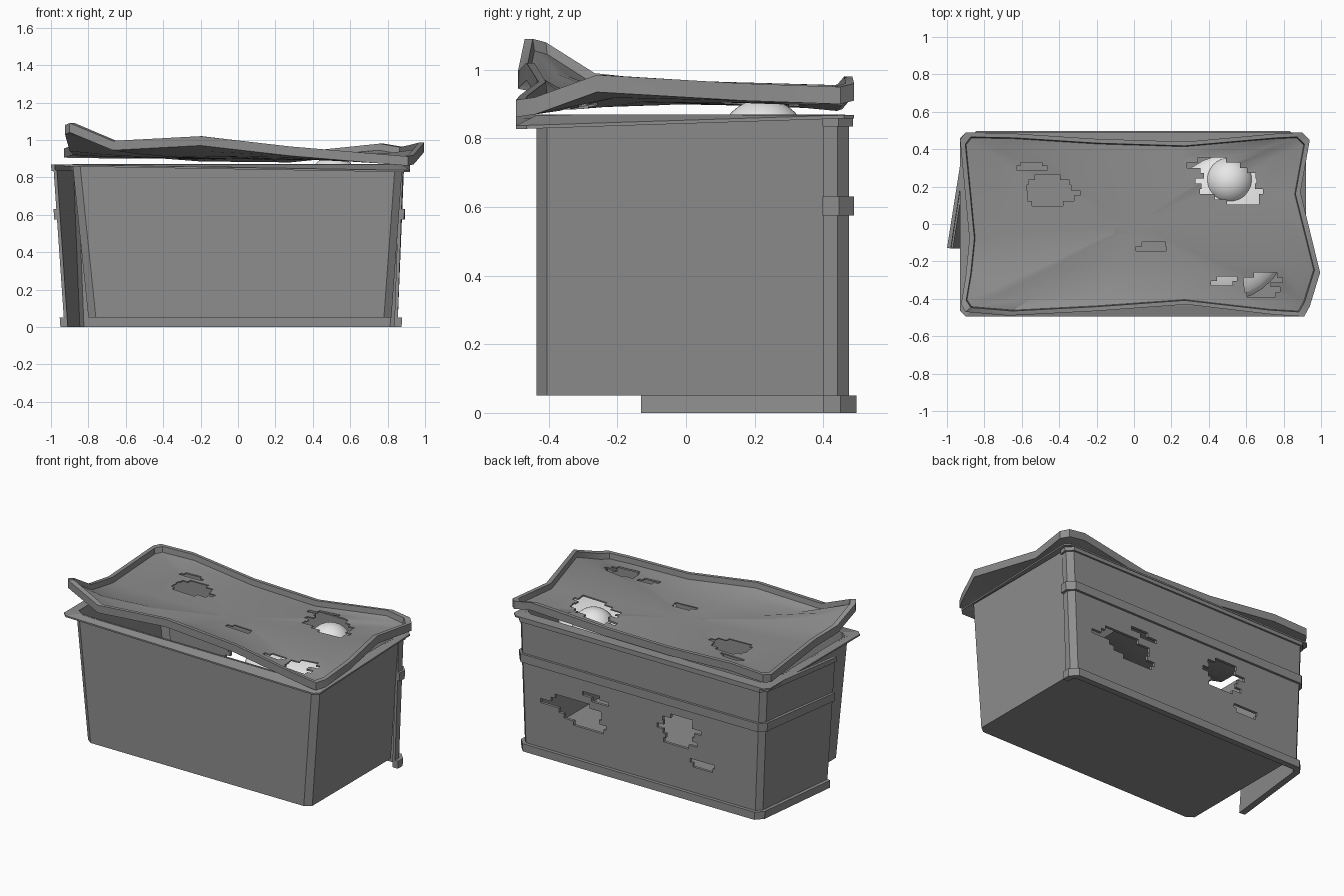
import bpy, bmesh, math, random
from mathutils import Vector

random.seed(4)
if "Cube" in bpy.data.objects:
    bpy.data.objects.remove(bpy.data.objects["Cube"])


def material(name, value):
    m = bpy.data.materials.new(name)
    m.use_nodes = True
    col = (value, value, value, 1)
    m.diffuse_color = col
    m.node_tree.nodes["Principled BSDF"].inputs["Base Color"].default_value = col
    return m


METAL = material("dull grey", 0.27)
BONE = material("pale bone", 0.8)


def finish(name, bm, mat=METAL, smooth=None):
    bmesh.ops.recalc_face_normals(bm, faces=bm.faces)
    me = bpy.data.meshes.new(name)
    bm.to_mesh(me)
    bm.free()
    me.materials.append(mat)
    ob = bpy.data.objects.new(name, me)
    bpy.context.collection.objects.link(ob)
    if smooth:
        bpy.ops.object.select_all(action='DESELECT')
        ob.select_set(True)
        bpy.context.view_layer.objects.active = ob
        bpy.ops.object.shade_smooth_by_angle(angle=math.radians(smooth))
    return ob


def loft(name, rings, smooth=None, cyclic=False):
    """Bridge rings of equal length; cyclic joins the last ring to the first."""
    bm = bmesh.new()
    rows = [[bm.verts.new(p) for p in r] for r in rings]
    pairs = list(zip(rows, rows[1:])) + ([(rows[-1], rows[0])] if cyclic else [])
    for a, b in pairs:
        for i in range(len(a)):
            j = (i + 1) % len(a)
            bm.faces.new((a[i], a[j], b[j], b[i]))
    if not cyclic:
        bm.faces.new(rows[0])
        bm.faces.new(rows[-1])
    return finish(name, bm, smooth=smooth)


def chamfered(x0, x1, y0, y1, cx, cy, z):
    return [(x0 + cx, y0, z), (x1 - cx, y0, z), (x1, y0 + cy, z), (x1, y1 - cy, z),
            (x1 - cx, y1, z), (x0 + cx, y1, z), (x0, y1 - cy, z), (x0, y0 + cy, z)]


def ragged_cutter(cx, cy, width, rows, row_h, slant, to_world):
    """Stair-stepped hole outline, extruded through the sheet."""
    left, right = [], []
    for i in range(rows):
        t = (i + 0.5) / rows
        half = width / 2 * (0.55 + 0.45 * math.sin(math.pi * t)) * random.uniform(0.7, 1.15)
        mid = cx + slant * (t - 0.5) + random.uniform(-0.12, 0.12) * width
        lo, hi = cy + (i - rows / 2) * row_h, cy + (i + 1 - rows / 2) * row_h
        left += [(mid - half, lo), (mid - half, hi)]
        right += [(mid + half, lo), (mid + half, hi)]
    outline = right + left[::-1]
    return loft("cutter", [[to_world(u, v, d) for u, v in outline] for d in (0, 1)])


def punch(ob, cutters):
    for c in cutters:
        mod = ob.modifiers.new("hole", 'BOOLEAN')
        mod.operation, mod.solver, mod.object = 'DIFFERENCE', 'EXACT', c
    bpy.context.view_layer.update()
    dg = bpy.context.evaluated_depsgraph_get()
    me = bpy.data.meshes.new_from_object(ob.evaluated_get(dg))
    ob.modifiers.clear()
    ob.data = me
    for c in cutters:
        bpy.data.objects.remove(c)


# Inner tub: tapered, chamfered corners, open top and open behind
def tub_ring(z, inset=0.0):
    t = (z - 0.05) / 0.82
    return chamfered(-0.8 - 0.085 * t + inset, 0.82 + 0.06 * t - inset,
                     -0.435 + inset, 0.435 - inset, 0.04, 0.03, z)


tub = loft("tub", [tub_ring(0.05), tub_ring(0.87), tub_ring(0.87, 0.012), tub_ring(0.065, 0.012)])
bm = bmesh.new()
bm.from_mesh(tub.data)
back = [f for f in bm.faces if abs(f.normal.y) > 0.9 and f.calc_center_median().y > 0.3]
bmesh.ops.delete(bm, geom=back, context='FACES')
bm.to_mesh(tub.data)
bm.free()

# Thin bent lip around the tub mouth
lip_out = chamfered(-0.93, 0.92, -0.495, 0.49, 0.03, 0.03, 0.87)
lip_out = [Vector((x, y, 0.868 - (0.03 if x > 0 and y < 0 else 0))) for x, y, z in lip_out]
lip_in = [Vector(p) for p in tub_ring(0.87, 0.005)]
drop = Vector((0, 0, -0.01))
loft("tub_lip", [lip_in, lip_out, [p + drop for p in lip_out], [p + drop for p in lip_in]],
     cyclic=True)


# Outer shell: plan path from the sprung side, round the back, to the short stub
def shell_path(z):
    t = z / 0.87
    return [Vector(p) for p in ((-0.925 - 0.06 * t, -0.13, z), (-0.86 - 0.035 * t, 0.44, z),
                                (-0.83 - 0.035 * t, 0.472, z), (0.82 + 0.035 * t, 0.472, z),
                                (0.85 + 0.035 * t, 0.44, z), (0.85 + 0.03 * t, 0.40, z))]


def offset(path, d):
    """Move the path sideways by d, mitred at the corners."""
    res = []
    for i, p in enumerate(path):
        n = []
        for a, b in ((i - 1, i), (i, i + 1)):
            if a >= 0 and b < len(path):
                e = (path[b] - path[a]).normalized()
                n.append(Vector((-e.y, e.x, 0)))
        m = sum(n, Vector()).normalized()
        res.append(p + m * d / m.dot(n[0]))
    return res


def shell_strip(name, z0, z1, d_in, d_out):
    bm = bmesh.new()
    rows = [[bm.verts.new(p) for p in offset(shell_path(z), d)]
            for z, d in ((z0, d_in), (z0, d_out), (z1, d_out), (z1, d_in))]
    for k in range(4):
        a, b = rows[k], rows[(k + 1) % 4]
        for i in range(len(a) - 1):
            bm.faces.new((a[i], a[i + 1], b[i + 1], b[i]))
    for end in (0, -1):
        bm.faces.new([r[end] for r in rows])
    return finish(name, bm)


panel = shell_strip("outer_panel", 0.0, 0.84, -0.015, 0.003)
shell_strip("base_band", 0.0, 0.05, -0.005, 0.025)
shell_strip("middle_band", 0.575, 0.63, -0.005, 0.018)
shell_strip("top_band", 0.835, 0.868, -0.005, 0.015)
punch(panel, [ragged_cutter(*h, lambda u, v, d: (u, 0.4 + 0.15 * d, v)) for h in (
    (0.46, 0.34, 0.4, 6, 0.028, 0.12), (0.32, 0.47, 0.18, 2, 0.025, 0.06),
    (-0.28, 0.42, 0.26, 7, 0.028, 0), (-0.45, 0.24, 0.18, 2, 0.025, -0.06))])

# Warped lid: rim points are x, y and height of the rim top
rim = [(-0.9, -0.47, 1.09), (-0.67, -0.49, 0.995), (-0.2, -0.465, 1.02), (0.28, -0.43, 0.965),
       (0.75, -0.485, 0.925), (0.91, -0.495, 0.912), (0.94, -0.44, 0.92), (0.995, -0.26, 0.985),
       (0.89, 0.17, 0.96), (0.94, 0.45, 0.95), (0.9, 0.49, 0.96), (0.78, 0.485, 0.98),
       (0.28, 0.44, 0.93), (-0.2, 0.455, 0.935), (-0.66, 0.485, 0.97), (-0.9, 0.49, 0.96),
       (-0.93, 0.45, 0.955), (-0.88, -0.08, 0.97), (-0.9, -0.28, 0.99), (-0.925, -0.43, 1.08)]


def lid_ring(fx, fy, dz, pull=0.0):
    return [(x * fx, y * fy, (z + dz) * (1 - pull) + (0.915 + dz / 3) * pull) for x, y, z in rim]


lid = loft("lid", [lid_ring(0.12, 0.12, -0.05, 0.97), lid_ring(0.5, 0.5, -0.05, 0.8),
                   lid_ring(0.8, 0.8, -0.05, 0.45), lid_ring(1, 1, -0.05),
                   lid_ring(1, 1, 0), lid_ring(0.97, 0.95, 0), lid_ring(0.965, 0.94, -0.035),
                   lid_ring(0.8, 0.8, -0.035, 0.45), lid_ring(0.5, 0.5, -0.035, 0.8),
                   lid_ring(0.12, 0.12, -0.035, 0.97)], smooth=35)
punch(lid, [ragged_cutter(*h, lambda u, v, d: (u, v, 0.8 + 0.4 * d)) for h in (
    (-0.45, 0.18, 0.26, 6, 0.028, 0), (-0.54, 0.31, 0.18, 2, 0.02, -0.06),
    (0.51, 0.23, 0.33, 9, 0.028, -0.16), (0.1, -0.12, 0.18, 2, 0.025, 0.05),
    (0.48, -0.305, 0.17, 2, 0.025, 0.04), (0.67, -0.325, 0.2, 5, 0.026, 0.03))])


# Pale remains inside
def ball(name, centre, radii):
    bm = bmesh.new()
    bmesh.ops.create_uvsphere(bm, u_segments=32, v_segments=16, radius=1)
    bmesh.ops.scale(bm, vec=radii, verts=bm.verts)
    bmesh.ops.translate(bm, vec=centre, verts=bm.verts)
    finish(name, bm, BONE, smooth=60)


ball("skull", (0.51, 0.225, 0.785), (0.13, 0.13, 0.13))
ball("remains", (0.5, -0.02, 0.77), (0.34, 0.39, 0.1))
